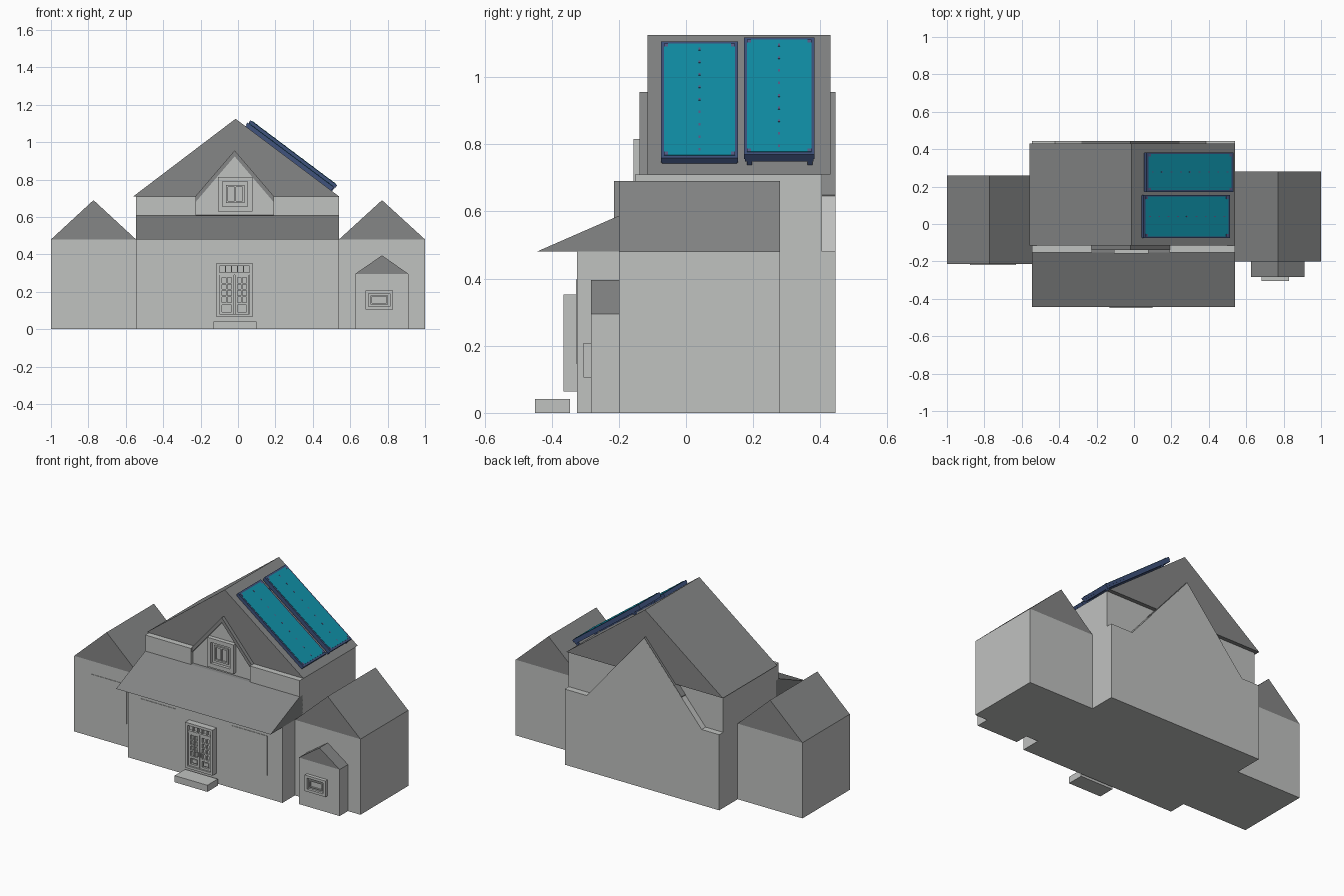
import bpy, bmesh, math
from mathutils import Vector

if "Cube" in bpy.data.objects:
    bpy.data.objects.remove(bpy.data.objects["Cube"])


def material(name, rgb):
    m = bpy.data.materials.new(name)
    m.diffuse_color = (*rgb, 1)
    m.use_nodes = True
    m.node_tree.nodes["Principled BSDF"].inputs["Base Color"].default_value = m.diffuse_color
    return m


WALL = material("pale_grey_wall", (0.53, 0.54, 0.53))
ROOF = material("mid_grey_roof", (0.235, 0.24, 0.24))
NAVY = material("navy_frame", (0.05, 0.085, 0.2))
TEAL = material("teal_glass", (0.005, 0.28, 0.39))
MAUVE = material("mauve_contacts", (0.1, 0.11, 0.25))


def extrude(name, ring, offset, mat):
    """Closed solid made by extruding a planar ring along an offset."""
    bm = bmesh.new()
    face = bm.faces.new([bm.verts.new(p) for p in ring])
    out = bmesh.ops.extrude_face_region(bm, geom=[face])
    moved = [v for v in out["geom"] if isinstance(v, bmesh.types.BMVert)]
    bmesh.ops.translate(bm, vec=Vector(offset), verts=moved)
    bmesh.ops.recalc_face_normals(bm, faces=bm.faces[:])
    mesh = bpy.data.meshes.new(name)
    bm.to_mesh(mesh)
    bm.free()
    mesh.materials.append(mat)
    ob = bpy.data.objects.new(name, mesh)
    bpy.context.collection.objects.link(ob)
    return ob


def prism(name, pts, y0, y1, mat):
    return extrude(name, [(x, y0, z) for x, z in pts], (0, y1 - y0, 0), mat)


def box(name, x0, x1, y0, y1, z0, z1, mat):
    return prism(name, [(x0, z0), (x1, z0), (x1, z1), (x0, z1)], y0, y1, mat)


def gable(name, x0, x1, xp, y0, y1, z0, zp, mat):
    return prism(name, [(x0, z0), (x1, z0), (xp, zp)], y0, y1, mat)


def frame(name, x0, x1, y0, y1, z0, z1, w, mat):
    """Rectangular frame of four bars."""
    box(name + "_left", x0, x0 + w, y0, y1, z0, z1, mat)
    box(name + "_right", x1 - w, x1, y0, y1, z0, z1, mat)
    box(name + "_bottom", x0 + w, x1 - w, y0, y1, z0, z0 + w, mat)
    box(name + "_top", x0 + w, x1 - w, y0, y1, z1 - w, z1, mat)


# Main house: ground floor, upper floor and big roof
box("ground_floor", -0.545, 0.54, -0.325, 0.445, 0, 0.48, WALL)
box("upper_floor", -0.545, 0.54, -0.12, 0.405, 0.48, 0.71, WALL)
gable("main_roof", -0.56, 0.54, -0.013, -0.115, 0.43, 0.71, 1.125, ROOF)
for side, x0, x1 in (("left", -0.545, -0.225), ("right", 0.19, 0.54)):
    box("ledge_" + side, x0, x1, -0.152, -0.12, 0.48, 0.71, WALL)

# Porch roof sloping down over the front
extrude("porch_roof", [(-0.545, -0.445, 0.48), (-0.545, -0.12, 0.48),
                       (-0.545, -0.12, 0.61), (-0.545, -0.152, 0.608)],
        (1.085, 0, 0), ROOF)

# Cross gable running front to back, with trim along its slopes
XP, SLOPE = -0.018, 1.17
gable("cross_gable", XP - 0.404, XP + 0.404, XP, -0.13, 0.445, 0.48, 0.95, WALL)


def rake(name, half, thick, y0, y1):
    drop = half * SLOPE
    prism(name, [(XP - half, 0.956 - drop), (XP, 0.956), (XP + half, 0.956 - drop),
                 (XP + half, 0.956 - drop - thick), (XP, 0.956 - thick),
                 (XP - half, 0.956 - drop - thick)], y0, y1, ROOF)


rake("front_rake", 0.232, 0.032, -0.138, -0.11)
rake("rear_rake", 0.262, 0.012, 0.40, 0.4445)

# Side wings
for side, x0, x1, y0, y1 in (("left", -1.0, -0.545, -0.215, 0.26),
                             ("right", 0.54, 1.0, -0.20, 0.28)):
    box(side + "_wing", x0, x1, y0, y1, 0, 0.48, WALL)
    gable(side + "_wing_roof", x0, x1, (x0 + x1) / 2, y0, y1, 0.48, 0.69, ROOF)

# Small bay in front of the right wing
box("bay", 0.625, 0.912, -0.283, -0.20, 0, 0.295, WALL)
gable("bay_roof", 0.625, 0.912, 0.77, -0.283, -0.20, 0.295, 0.395, ROOF)


def sash_window(name, x0, x1, y, depth, z0, z1, w):
    """Framed window with a recessed pane and an inner split sash."""
    box(name + "_pane", x0 + w, x1 - w, y - depth * 0.3, y, z0 + w, z1 - w, WALL)
    frame(name + "_frame", x0, x1, y - depth, y, z0, z1, w, WALL)
    g = w * 1.7
    frame(name + "_sash", x0 + g, x1 - g, y - depth * 0.7, y, z0 + g, z1 - g, w * 0.4, WALL)


sash_window("bay_window", 0.682, 0.828, -0.283, 0.022, 0.106, 0.208, 0.016)
sash_window("attic_window", -0.108, 0.078, -0.13, 0.027, 0.63, 0.815, 0.026)
box("attic_window_mullion", -0.019, -0.011, -0.149, -0.13, 0.675, 0.77, WALL)

# Flat front windows
for i, (x0, x1, y) in enumerate(((-0.877, -0.63, -0.215),
                                 (-0.46, -0.21, -0.325), (0.187, 0.435, -0.325))):
    box(f"flat_window_{i + 1}", x0, x1, y - 0.003, y, 0.147, 0.397, WALL)

# Front door: frame, two leaves with glazing bars, transom and step
box("door_back", -0.113, 0.073, -0.342, -0.325, 0.065, 0.352, WALL)
frame("door_frame", -0.116, 0.077, -0.365, -0.325, 0.064, 0.353, 0.016, WALL)
box("transom_rail", -0.10, 0.061, -0.358, -0.342, 0.29, 0.302, WALL)
for i in range(4):
    x = -0.10 + 0.161 * (i + 1) / 5
    box(f"transom_bar_{i + 1}", x - 0.003, x + 0.003, -0.355, -0.342, 0.302, 0.337, WALL)
for side, x0 in (("left", -0.098), ("right", -0.017)):
    x1 = x0 + 0.076
    xm = (x0 + x1) / 2
    frame(side + "_leaf", x0, x1, -0.355, -0.342, 0.08, 0.29, 0.013, WALL)
    box(side + "_leaf_lock_rail", x0 + 0.013, x1 - 0.013, -0.355, -0.342, 0.13, 0.143, WALL)
    box(side + "_leaf_panel", x0 + 0.02, x1 - 0.02, -0.350, -0.342, 0.10, 0.123, WALL)
    box(side + "_leaf_bar", xm - 0.004, xm + 0.004, -0.354, -0.342, 0.143, 0.277, WALL)
    for k in range(1, 4):
        z = 0.143 + 0.134 * k / 4
        box(f"{side}_leaf_cross_bar_{k}", x0 + 0.013, x1 - 0.013,
            -0.353, -0.342, z - 0.004, z + 0.004, WALL)
    hx = x1 - 0.006 if side == "left" else x0 + 0.006
    box(side + "_door_handle", hx - 0.003, hx + 0.003, -0.362, -0.355, 0.155, 0.18, WALL)
box("door_step", -0.13, 0.10, -0.45, -0.345, 0, 0.042, WALL)

# Solar panels lying along the right roof slope
ANGLE = math.atan2(0.415, 0.553)
DOWN = Vector((math.cos(ANGLE), 0, -math.sin(ANGLE)))
UP = Vector((math.sin(ANGLE), 0, math.cos(ANGLE)))


def slab(name, origin, u0, u1, y0, y1, n0, n1, mat):
    """Box in slope coordinates: u runs down the roof, n stands off it."""
    ring = [origin + DOWN * u + UP * n0 + Vector((0, y, 0))
            for u, y in ((u0, y0), (u1, y0), (u1, y1), (u0, y1))]
    extrude(name, ring, UP * (n1 - n0), mat)


def solar_panel(name, x, z, length, y0, y1):
    o = Vector((x, 0, z))
    slab(name + "_tray", o, 0.003, length - 0.003, y0 + 0.003, y1 - 0.003, -0.03, -0.018, NAVY)
    slab(name + "_frame", o, 0, length, y0, y1, -0.018, -0.002, NAVY)
    slab(name + "_glass", o, 0.012, length - 0.012, y0 + 0.009, y1 - 0.009, -0.002, 0, TEAL)
    for e, ya in (("near", y0 + 0.009), ("far", y1 - 0.021)):
        for t, ua in (("top", 0.012), ("low", length - 0.027)):
            slab(f"{name}_clip_{e}_{t}", o, ua, ua + 0.015, ya, ya + 0.012, 0, 0.001, MAUVE)
    ym = (y0 + y1) / 2
    for k in range(9):
        u = 0.04 + (length - 0.08) * k / 8
        slab(f"{name}_contact_{k + 1}", o, u - 0.006, u + 0.006,
             ym - 0.003, ym + 0.003, 0, 0.001, MAUVE)
    return o


solar_panel("front_panel", 0.053, 1.107, 0.577, -0.075, 0.155)
rear = solar_panel("rear_panel", 0.068, 1.119, 0.58, 0.172, 0.383)
for i, u in enumerate((0.06, 0.56)):
    for j, y in enumerate((0.182, 0.362)):
        slab(f"panel_foot_{i + 1}_{j + 1}", rear, u, u + 0.016, y, y + 0.014, -0.052, -0.03, NAVY)
